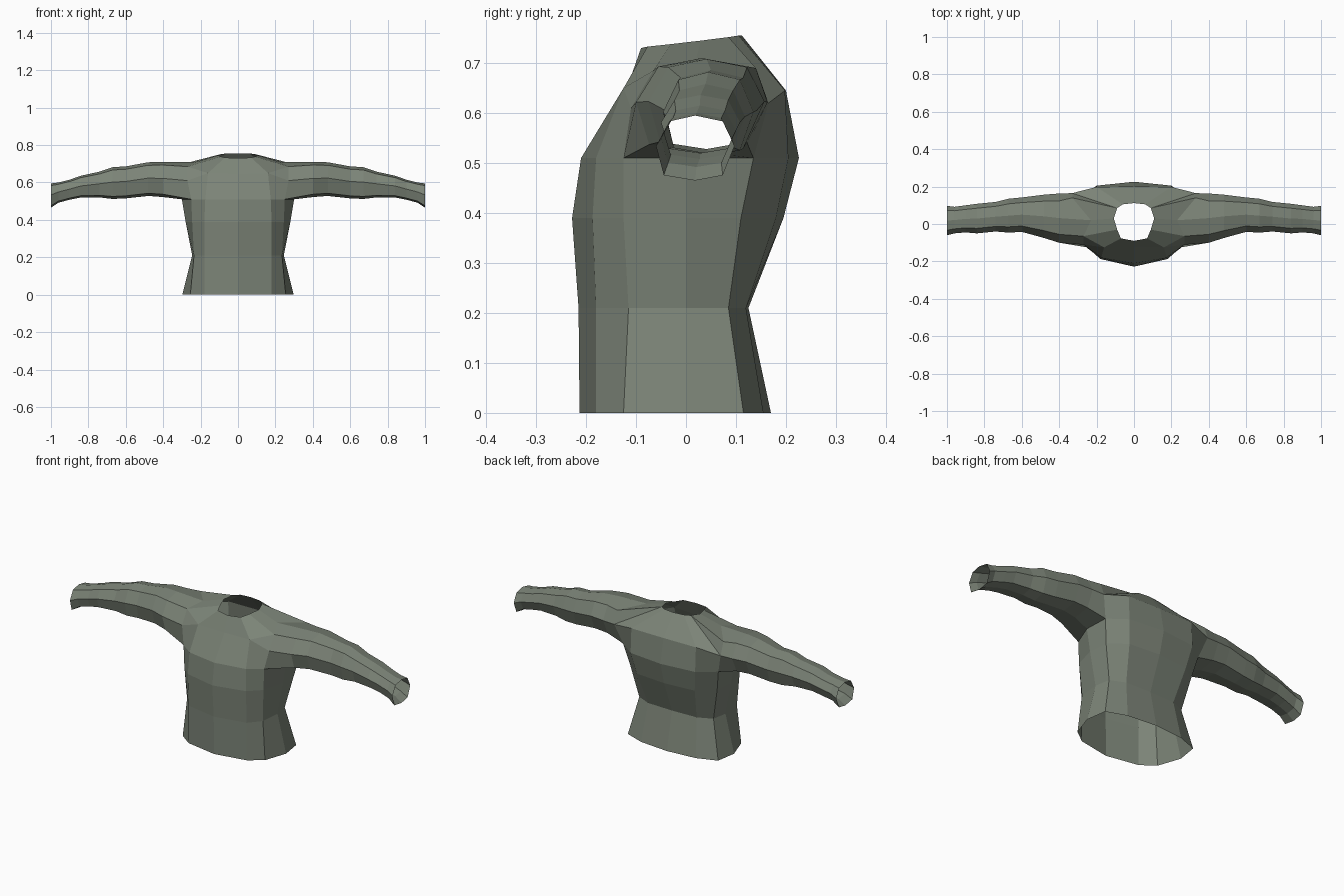
import bpy, bmesh

cube = bpy.data.objects.get("Cube")
if cube:
    bpy.data.objects.remove(cube)

cloth = bpy.data.materials.new("grey_green_cloth")
cloth.use_nodes = True
colour = (0.2, 0.23, 0.185, 1)
cloth.diffuse_color = colour
cloth.node_tree.nodes["Principled BSDF"].inputs["Base Color"].default_value = colour

bm = bmesh.new()


def ring(points):
    return [bm.verts.new(p) for p in points]


def bridge(a, b, closed=False):
    count = len(a)
    for i in range(count if closed else count - 1):
        j = (i + 1) % count
        bm.faces.new((a[i], a[j], b[j], b[i]))


# Left half of the body: rings from front centre, round the side, to back centre
def body_ring(z, xs, ys):
    return ring([(x, y, z) for x, y in zip((0,) + xs + (0,), ys)])


hem = body_ring(0, (.18, .255, .298, .28, .17), (-.213, -.18, -.125, 0, .115, .155, .17))
waist = body_ring(.21, (.18, .235, .245, .23, .15), (-.215, -.18, -.115, 0, .085, .12, .125))
chest = body_ring(.39, (.18, .245, .28, .27, .18), (-.228, -.187, -.125, 0, .11, .18, .195))
armpit = body_ring(.51, (.175, .25, .30, .295, .2), (-.21, -.18, -.125, 0, .135, .205, .226))
for low, high in ((hem, waist), (waist, chest), (chest, armpit)):
    bridge(low, high)

# Upper chest, upper back and the shoulder edge of the armhole
front = ring([(0, -.12, .645), (.16, -.125, .65), (.27, -.11, .61)])
back = ring([(.33, .165, .62), (.2, .198, .645), (0, .2, .645)])
shoulder = ring([(.27, -.065, .685), (.23, .02, .708), (.33, .14, .69)])
bridge(armpit[:3], front)
bridge(armpit[4:], back)

# Neck opening and yoke
neck = ring([(0, -.09, .73), (.07, -.077, .733), (.09, -.03, .738), (.108, .03, .745),
             (.09, .085, .752), (.06, .105, .755), (0, .112, .755)])
tf, top, tb = shoulder
for face in ((front[0], front[1], neck[1], neck[0]),
             (front[1], front[2], tf),
             (front[1], tf, neck[2], neck[1]),
             (tf, top, neck[3], neck[2]),
             (top, tb, neck[4], neck[3]),
             (tb, back[0], neck[4]),
             (back[0], back[1], neck[5], neck[4]),
             (back[1], back[2], neck[6], neck[5])):
    bm.faces.new(face)

# Sleeve: eight-sided rings given by x, front, back, bottom and top
SECTION = ((0, .53), (.17, .91), (.5, 1), (.85, .91), (1, .53), (.85, .08), (.5, 0), (.1, .08))
SLEEVE = ((.40, -.10, .163, .522, .71), (.48, -.075, .157, .528, .708),
          (.60, -.042, .142, .515, .686), (.67, -.046, .135, .512, .682),
          (.74, -.04, .118, .52, .658), (.84, -.05, .108, .52, .636),
          (.90, -.045, .1, .508, .615), (.96, -.05, .092, .492, .6),
          (1.0, -.06, .097, .465, .595))
previous = [front[2], tf, top, tb, back[0], armpit[4], armpit[3], armpit[2]]
for x, y0, y1, z0, z1 in SLEEVE:
    current = ring([(x, y0 + (y1 - y0) * u, z0 + (z1 - z0) * v) for u, v in SECTION])
    bridge(previous, current, closed=True)
    previous = current

# Mirror to the other half and weld the centre seam
copy = bmesh.ops.duplicate(bm, geom=bm.verts[:] + bm.edges[:] + bm.faces[:])["geom"]
for v in copy:
    if isinstance(v, bmesh.types.BMVert):
        v.co.x = -v.co.x
bmesh.ops.remove_doubles(bm, verts=bm.verts[:], dist=.0005)
bmesh.ops.recalc_face_normals(bm, faces=bm.faces[:])

# An open shell can be recalculated inside out, so test a front face
bm.faces.ensure_lookup_table()
foremost = min(bm.faces, key=lambda f: f.calc_center_median().y)
if foremost.normal.y > 0:
    bmesh.ops.reverse_faces(bm, faces=bm.faces[:])

mesh = bpy.data.meshes.new("long_sleeved_top")
bm.to_mesh(mesh)
bm.free()
mesh.materials.append(cloth)
bpy.context.collection.objects.link(bpy.data.objects.new("long_sleeved_top", mesh))
